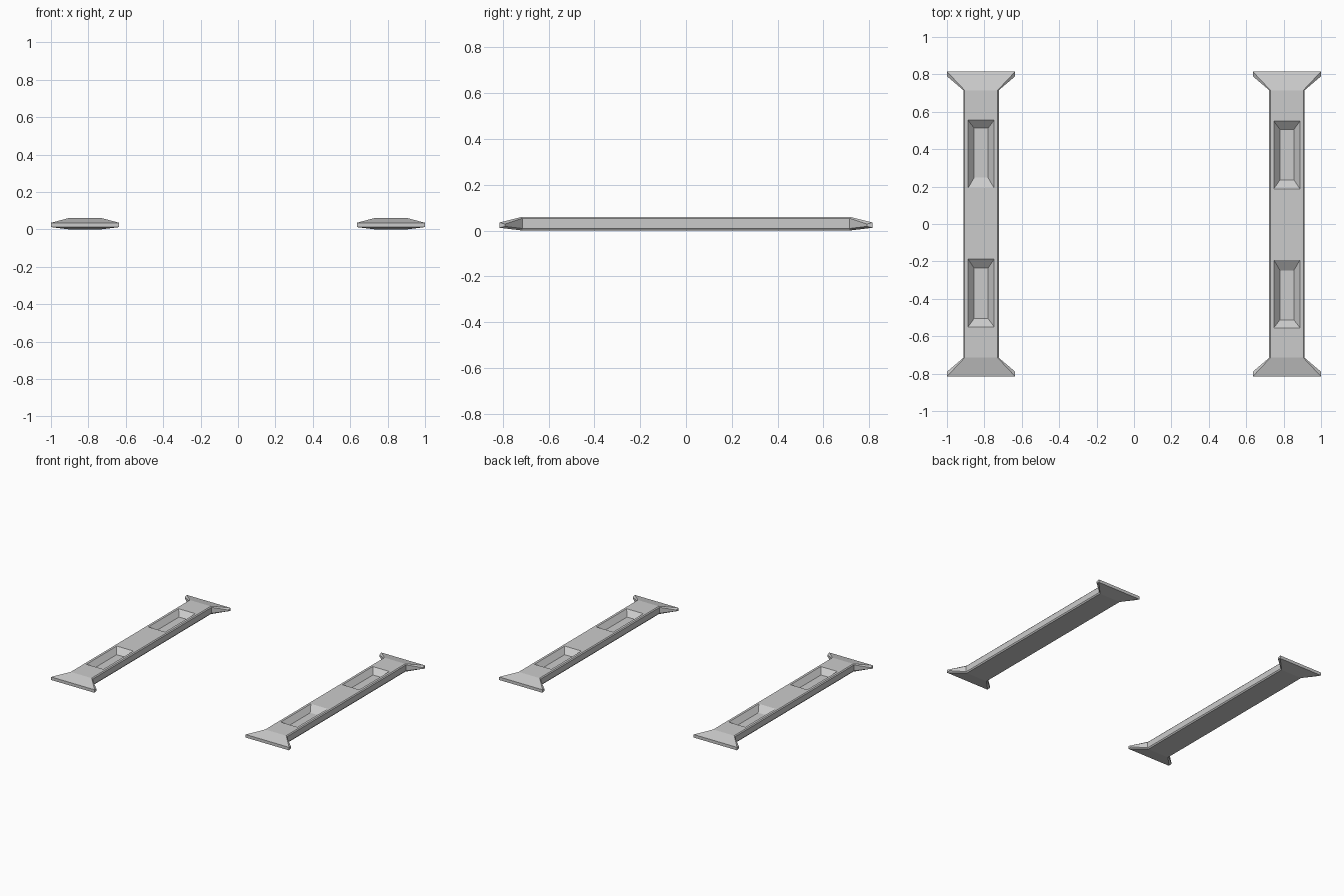
import bpy, bmesh, math

if "Cube" in bpy.data.objects:
    bpy.data.objects.remove(bpy.data.objects["Cube"])

CX = 0.8175  # distance of each bar from the centre


def mesh_object(name, bm):
    bmesh.ops.recalc_face_normals(bm, faces=bm.faces)
    me = bpy.data.meshes.new(name)
    bm.to_mesh(me)
    bm.free()
    ob = bpy.data.objects.new(name, me)
    bpy.context.collection.objects.link(ob)
    return ob


def loft(bm, rings):
    for a, b in zip(rings, rings[1:]):
        n = len(a)
        for i in range(n):
            bm.faces.new((a[i], a[(i + 1) % n], b[(i + 1) % n], b[i]))


def bar_body(name):
    # half sections running from top edge to bottom edge: (x, y, z)
    tip = [(.1825, .815, .035), (.1825, .79, .028), (.1825, .79, .018), (.1825, .815, .012)]
    neck = [(.088, .715, .06), (.0945, .715, .053), (.0945, .715, .009), (.088, .715, 0)]
    bm = bmesh.new()
    rings = []
    for half, s in ((tip, -1), (neck, -1), (neck, 1), (tip, 1)):
        pts = half + [(-x, y, z) for x, y, z in reversed(half)]
        rings.append([bm.verts.new((x, s * y, z)) for x, y, z in pts])
    loft(bm, rings)
    # flat end with small side returns
    for r in (rings[0], rings[-1]):
        bm.faces.new(r[0:4])
        bm.faces.new(r[4:8])
        bm.faces.new((r[0], r[3], r[4], r[7]))
    return mesh_object(name, bm)


def pocket_cutter(name, y0, y1, f0, f1):
    # tapered pocket: rim at the bar top, floor lower down, straight above
    bm = bmesh.new()
    rings = []
    for hx, a, b, z in ((.037, f0, f1, .022), (.07, y0, y1, .06), (.07, y0, y1, .1)):
        rings.append([bm.verts.new(p) for p in
                      ((-hx, a, z), (hx, a, z), (hx, b, z), (-hx, b, z))])
    loft(bm, rings)
    bm.faces.new(rings[0])
    bm.faces.new(rings[-1])
    return mesh_object(name, bm)


# two bars, the right one turned half round
for name, x, turn in (("left_bar", -CX, 0), ("right_bar", CX, math.pi)):
    bar = bar_body(name)
    cutters = [pocket_cutter(name + "_back_pocket", .192, .555, .248, .512),
               pocket_cutter(name + "_front_pocket", -.55, -.188, -.505, -.236)]
    for c in cutters:
        mod = bar.modifiers.new("pocket", 'BOOLEAN')
        mod.operation = 'DIFFERENCE'
        mod.solver = 'EXACT'
        mod.object = c
    # apply the cuts, then drop the cutters
    bpy.context.view_layer.update()
    dg = bpy.context.evaluated_depsgraph_get()
    cut = bpy.data.meshes.new_from_object(bar.evaluated_get(dg))
    bar.modifiers.clear()
    bar.data = cut
    for c in cutters:
        bpy.data.objects.remove(c)
    bar.location.x = x
    bar.rotation_euler.z = turn
